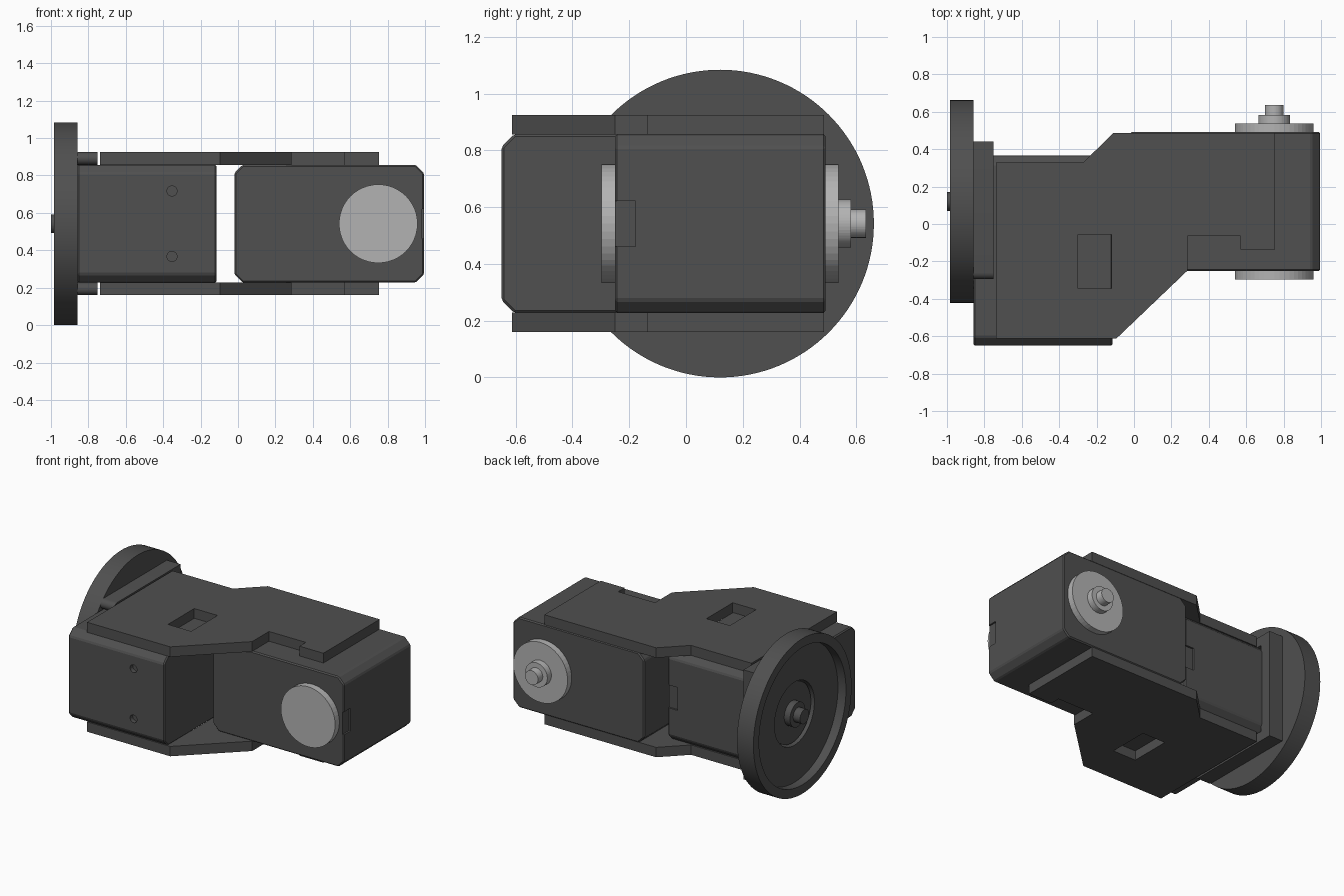
import bpy, bmesh
from math import sin, cos, pi

if "Cube" in bpy.data.objects:
    bpy.data.objects.remove(bpy.data.objects["Cube"])

TAU = 2 * pi


def material(name, v):
    m = bpy.data.materials.new(name)
    m.diffuse_color = (v, v, v, 1)
    m.use_nodes = True
    m.node_tree.nodes["Principled BSDF"].inputs["Base Color"].default_value = m.diffuse_color
    return m


DARK = material("dark_plastic", 0.08)
METAL = material("light_metal", 0.45)


def finish(name, bm, mat, loc=(0, 0, 0), rot=0.0, smooth=False):
    bmesh.ops.recalc_face_normals(bm, faces=bm.faces)
    me = bpy.data.meshes.new(name)
    bm.to_mesh(me)
    bm.free()
    ob = bpy.data.objects.new(name, me)
    bpy.context.collection.objects.link(ob)
    ob.location, ob.rotation_euler.z = loc, rot
    if mat:
        me.materials.append(mat)
    if smooth:
        bpy.ops.object.select_all(action='DESELECT')
        ob.select_set(True)
        bpy.context.view_layer.objects.active = ob
        bpy.ops.object.shade_smooth_by_angle()
    return ob


def prism(bm, pts, axis, lo, hi):
    """Extrude a 2D outline along the given axis (0=x, 1=y, 2=z)."""
    def at(p, d):
        c = list(p)
        c.insert(axis, d)
        return c
    a = [bm.verts.new(at(p, lo)) for p in pts]
    b = [bm.verts.new(at(p, hi)) for p in pts]
    n = len(pts)
    bm.faces.new(a)
    bm.faces.new(b[::-1])
    for i in range(n):
        bm.faces.new((a[i], a[(i + 1) % n], b[(i + 1) % n], b[i]))


def rect(x0, y0, x1, y1):
    return [(x0, y0), (x1, y0), (x1, y1), (x0, y1)]


def circle(cx, cy, r, n):
    return [(cx + r * cos(TAU * i / n), cy + r * sin(TAU * i / n)) for i in range(n)]


def lathe(name, profile, mat, n, loc, rot, ring=False, smooth=False):
    """Revolve (y, radius) points around the local y axis."""
    bm = bmesh.new()
    rings = [[bm.verts.new((x, y, z)) for x, z in circle(0, 0, r, n)] for y, r in profile]
    pairs = list(zip(rings, rings[1:]))
    if ring:
        pairs.append((rings[-1], rings[0]))
    else:
        bm.faces.new(rings[0])
        bm.faces.new(rings[-1][::-1])
    for a, b in pairs:
        for i in range(n):
            j = (i + 1) % n
            bm.faces.new((a[i], a[j], b[j], b[i]))
    return finish(name, bm, mat, loc, rot, smooth)


def cut(ob, cutter):
    cutter.hide_render = True
    cutter.hide_set(True)
    m = ob.modifiers.new("cut", 'BOOLEAN')
    m.object, m.solver = cutter, 'EXACT'


# Motor unit: origin on its shaft, shaft pointing along local +y
def motor(name, loc, rot, horn_mat):
    x0, x1, h, c = -0.77, 0.245, 0.315, 0.045
    outline = [(x0 + c, -h), (x1 - c, -h), (x1, -h + c), (x1, h - c),
               (x1 - c, h), (x0 + c, h), (x0, h - c), (x0, -h + c)]
    bm = bmesh.new()
    prism(bm, outline, 1, -0.743, 0)
    body = finish(name + "_body", bm, DARK, loc, rot)
    bev = body.modifiers.new("edge", 'BEVEL')
    bev.width, bev.segments = 0.008, 1
    # connector notch and screw holes
    bm = bmesh.new()
    prism(bm, rect(x1 - 0.012, -0.08, x1 + 0.05, 0.08), 1, -0.80, -0.67)
    for z in (-0.175, 0.175):
        prism(bm, circle(-0.505, z, 0.027, 24), 0, x0 - 0.05, x0 + 0.03)
    cut(body, finish(name + "_cutter", bm, None, loc, rot))
    # output disc with stepped shaft
    lathe(name + "_horn", [(-0.01, 0.21), (0.045, 0.21), (0.045, 0.085), (0.09, 0.085),
                           (0.09, 0.05), (0.143, 0.05)], horn_mat, 48, loc, rot)


ZC = 0.542
P1, P2 = (-0.858, 0.12, ZC), (0.75, 0.492, ZC)
motor("drive_motor", P1, pi / 2, DARK)
motor("arm_motor", P2, 0, METAL)
lathe("arm_rear_disc", [(-0.79, 0.21), (-0.73, 0.21)], METAL, 48, P2, 0)

# Dished wheel
lathe("wheel", [(0, 0.22), (0, ZC), (0.127, ZC), (0.127, 0.48), (0.065, 0.48), (0.065, 0.22)],
      DARK, 128, P1, pi / 2, ring=True, smooth=True)

# Upper and lower joining plates with a window
plate = [(-0.738, -0.613), (-0.095, -0.613), (0.285, -0.25), (0.285, -0.065), (0.57, -0.065),
         (0.57, -0.135), (0.755, -0.135), (0.755, 0.487), (-0.11, 0.487), (-0.27, 0.33), (-0.738, 0.33)]
bm = bmesh.new()
prism(bm, rect(-0.30, -0.345, -0.12, -0.055), 2, 0, 1.1)
window = finish("window_cutter", bm, None)
for name, lo, hi in (("lower_plate", 0.16, 0.229), ("upper_plate", 0.855, 0.925)):
    bm = bmesh.new()
    prism(bm, plate, 2, lo, hi)
    cut(finish(name, bm, DARK), window)


# U-shaped clamp with rounded arm ends around the drive motor
def arm_end(z):
    return [(-0.26 - 0.034 * sin(pi * i / 8), z + 0.034 * cos(pi * i / 8)) for i in range(9)]


outline = ([(0.44, 0.16), (0.44, 0.925)] + arm_end(0.891) + [(0.355, 0.857), (0.355, 0.228)]
           + arm_end(0.194))
bm = bmesh.new()
prism(bm, outline, 0, -0.858, -0.752)
finish("motor_clamp", bm, DARK, smooth=True)
